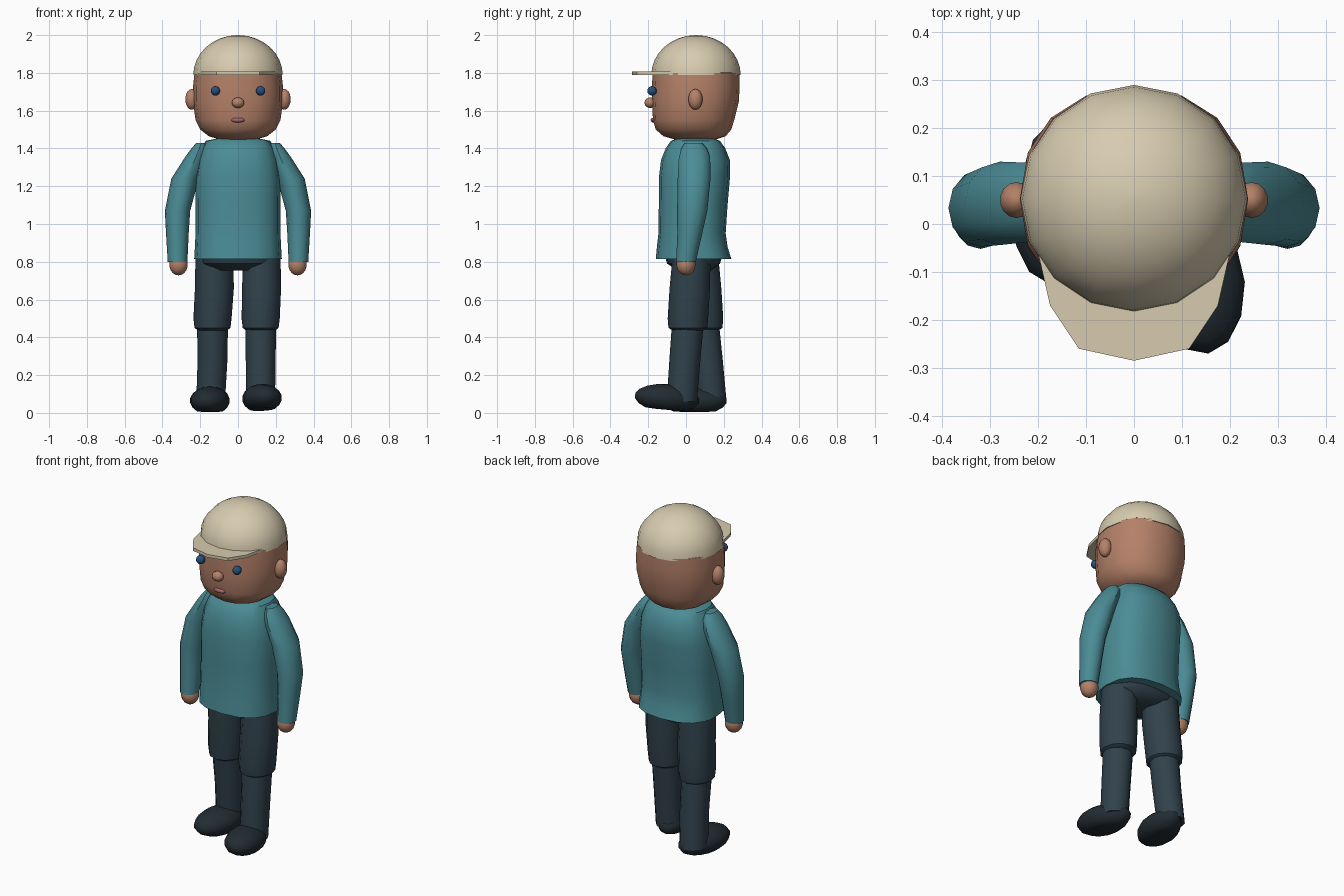
import bpy, bmesh, math
from mathutils import Matrix, Vector

if "Cube" in bpy.data.objects:
    bpy.data.objects.remove(bpy.data.objects["Cube"])


def material(name, rgb):
    m = bpy.data.materials.new(name)
    m.diffuse_color = (*rgb, 1)
    m.use_nodes = True
    m.node_tree.nodes["Principled BSDF"].inputs["Base Color"].default_value = m.diffuse_color
    return m


SKIN = material("skin", (0.46, 0.22, 0.14))
TEAL = material("teal", (0.07, 0.26, 0.30))
DARK = material("trousers", (0.030, 0.054, 0.072))
SHOE = material("shoe", (0.016, 0.025, 0.032))
CREAM = material("cream", (0.68, 0.60, 0.43))
BLUE = material("blue", (0.02, 0.08, 0.20))
LIP = material("lip", (0.36, 0.13, 0.14))


def finish(name, bm, mat, angle=40):
    bmesh.ops.recalc_face_normals(bm, faces=bm.faces)
    me = bpy.data.meshes.new(name)
    bm.to_mesh(me)
    bm.free()
    ob = bpy.data.objects.new(name, me)
    bpy.context.collection.objects.link(ob)
    me.materials.append(mat)
    bpy.ops.object.select_all(action='DESELECT')
    ob.select_set(True)
    bpy.context.view_layer.objects.active = ob
    bpy.ops.object.shade_smooth_by_angle(angle=math.radians(angle))
    return ob


def loft(name, rings, mat, n=16, power=2.0, angle=40):
    """Horizontal superellipse rings (cx, cy, z, rx, ry) joined into a solid."""
    bm = bmesh.new()
    loops = []
    for cx, cy, z, rx, ry in rings:
        loop = []
        for i in range(n):
            a = 2 * math.pi * i / n
            c, s = math.cos(a), math.sin(a)
            x = math.copysign(abs(c) ** (2 / power), c)
            y = math.copysign(abs(s) ** (2 / power), s)
            loop.append(bm.verts.new((cx + rx * x, cy + ry * y, z)))
        loops.append(loop)
    for a, b in zip(loops, loops[1:]):
        for i in range(n):
            j = (i + 1) % n
            bm.faces.new((a[i], a[j], b[j], b[i]))
    bm.faces.new(loops[0])
    bm.faces.new(loops[-1])
    return finish(name, bm, mat, angle)


def ball(name, loc, size, mat, u=14, v=9):
    bm = bmesh.new()
    bmesh.ops.create_uvsphere(bm, u_segments=u, v_segments=v, radius=1)
    bm.transform(Matrix.Translation(loc) @ Matrix.Diagonal((*size, 1)))
    return finish(name, bm, mat)


# Head
loft("head", [
    (0, 0.05, 1.445, 0.09, 0.10), (0, 0.045, 1.465, 0.155, 0.165),
    (0, 0.04, 1.50, 0.20, 0.20), (0, 0.04, 1.55, 0.225, 0.215),
    (0, 0.05, 1.65, 0.238, 0.23), (0, 0.052, 1.73, 0.238, 0.232),
    (0, 0.053, 1.80, 0.23, 0.23), (0, 0.053, 1.84, 0.18, 0.18)],
    SKIN, power=2.2)

# Face
ball("nose", (0, -0.19, 1.642), (0.034, 0.03, 0.028), SKIN)
ball("mouth", (0, -0.172, 1.55), (0.036, 0.015, 0.013), LIP)
for side, s in (("left", -1), ("right", 1)):
    ball(side + "_eye", (0.12 * s, -0.18, 1.705), (0.025, 0.025, 0.025), BLUE)
    ball(side + "_ear", (0.245 * s, 0.05, 1.66), (0.035, 0.038, 0.055), SKIN)

# Cap dome
dome = []
for k in range(9):
    t = math.radians(88) * k / 8
    r = 0.237 * math.cos(t)
    dome.append((0, 0.053, 1.788 + 0.212 * math.sin(t), r, r))
loft("cap_dome", dome, CREAM)

# Cap brim
half = [(0.20, -0.06), (0.175, -0.17), (0.115, -0.26)]
outline = half + [(0, -0.285)] + [(-x, y) for x, y in reversed(half)]
bm = bmesh.new()
face = bm.faces.new([bm.verts.new((x, y, 1.79)) for x, y in outline])
ext = bmesh.ops.extrude_face_region(bm, geom=[face])
bmesh.ops.translate(bm, vec=(0, 0, 0.018),
                    verts=[v for v in ext["geom"] if isinstance(v, bmesh.types.BMVert)])
finish("cap_brim", bm, CREAM, 30)

# Jumper body
loft("jumper", [
    (0, 0.04, 0.815, 0.232, 0.20), (0, 0.033, 0.88, 0.228, 0.187),
    (0, 0.032, 0.95, 0.225, 0.178), (0, 0.038, 1.10, 0.225, 0.182),
    (0, 0.045, 1.25, 0.226, 0.188), (0, 0.05, 1.34, 0.212, 0.182),
    (0, 0.05, 1.40, 0.192, 0.158), (0, 0.05, 1.44, 0.172, 0.13),
    (0, 0.05, 1.455, 0.10, 0.09)], TEAL, power=2.5)

# Sleeves and hands
for side, s in (("left", -1), ("right", 1)):
    arm = [(0.195, 0.04, 1.43, 0.025, 0.045), (0.205, 0.043, 1.40, 0.042, 0.068),
           (0.225, 0.045, 1.35, 0.058, 0.083), (0.28, 0.043, 1.24, 0.073, 0.087),
           (0.32, 0.033, 1.07, 0.067, 0.080), (0.321, 0.02, 0.95, 0.060, 0.066),
           (0.32, 0.0, 0.80, 0.052, 0.052)]
    loft(side + "_sleeve", [(s * a[0], *a[1:]) for a in arm], TEAL, n=12)
    ball(side + "_hand", (0.315 * s, 0.0, 0.785), (0.05, 0.05, 0.057), SKIN)

# Hips
loft("hips", [(0, 0.045, 0.755, 0.12, 0.09), (0, 0.04, 0.79, 0.19, 0.14),
              (0, 0.04, 0.84, 0.205, 0.155)], DARK, power=2.5)

# Legs in mid-stride: knee, thigh and ankle centres differ per side
for side, x_hip, y_hip, x_knee, y_knee, x_ank, y_ank in (
        ("left", -0.125, 0.07, -0.135, 0.09, -0.145, 0.135),
        ("right", 0.125, 0.03, 0.12, 0.01, 0.12, -0.022)):
    loft(side + "_thigh", [
        (x_knee, y_knee, 0.435, 0.075, 0.08), (x_knee, y_knee, 0.45, 0.095, 0.103),
        (x_knee, y_knee, 0.50, 0.101, 0.107),
        (x_hip, (y_hip + y_knee) / 2, 0.66, 0.103, 0.107),
        (x_hip, y_hip, 0.84, 0.10, 0.10)], DARK, n=12)
    loft(side + "_shin", [
        (x_ank, y_ank, 0.06, 0.076, 0.080),
        (x_knee, (y_ank + y_knee) / 2, 0.28, 0.079, 0.082),
        (x_knee, y_knee, 0.48, 0.082, 0.084)], DARK, n=12)

# Shoes: flattened ellipsoids, narrower at the heel, toes turned out
for side, loc, turn, lift in (("left", (-0.147, 0.045, 0.065), -10, 0),
                              ("right", (0.125, -0.10, 0.077), 10, -5)):
    bm = bmesh.new()
    bmesh.ops.create_uvsphere(bm, u_segments=14, v_segments=9, radius=1)
    for v in bm.verts:
        k = 1 - 0.2 * max(v.co.y, 0)
        v.co = Vector((v.co.x * 0.105 * k, v.co.y * 0.175,
                       max(v.co.z, -0.8) * 0.075))
    bm.transform(Matrix.Translation(loc) @ Matrix.Rotation(math.radians(turn), 4, 'Z')
                 @ Matrix.Rotation(math.radians(lift), 4, 'X'))
    finish(side + "_shoe", bm, SHOE)
